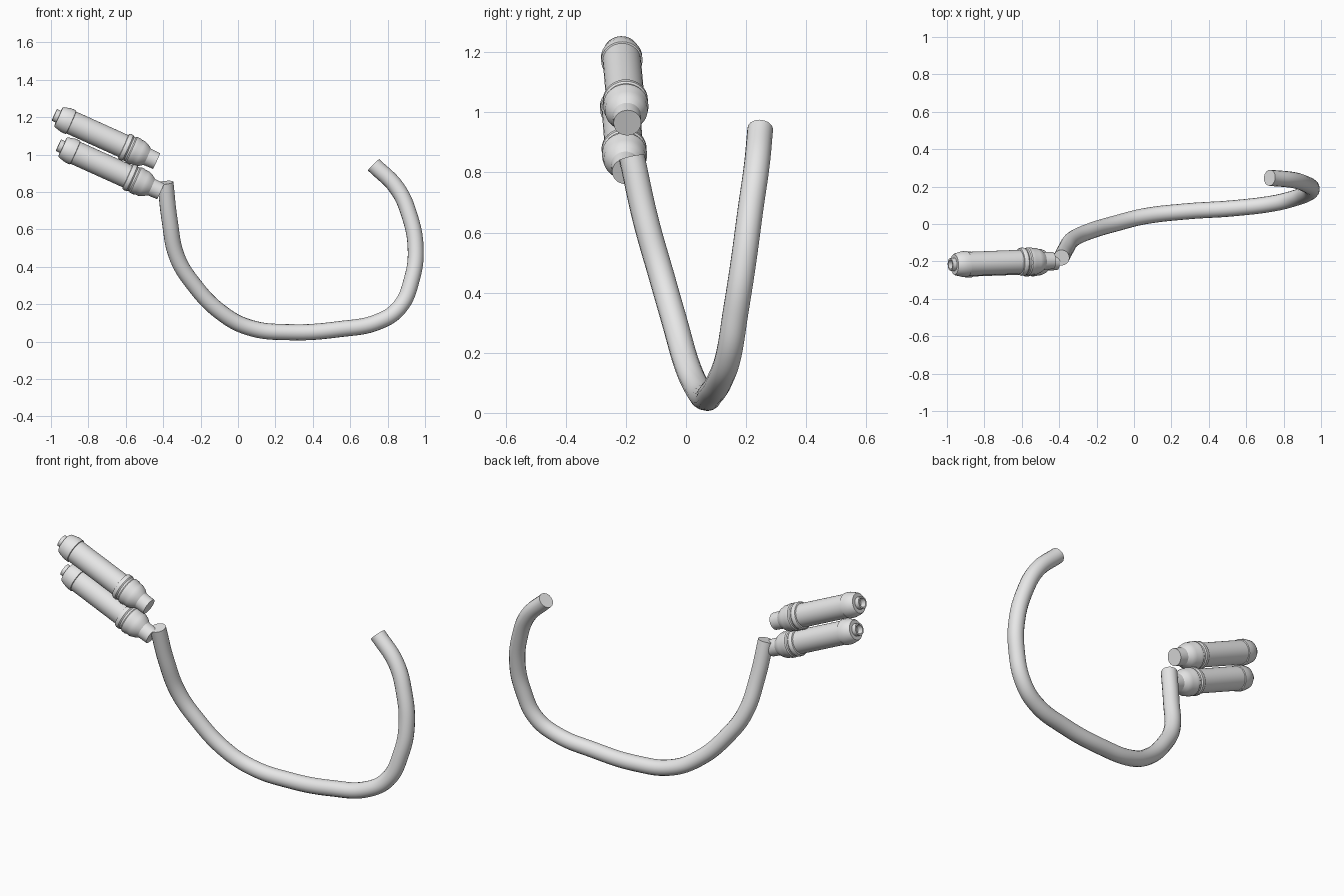
import bpy, bmesh, math
from mathutils import Vector

if "Cube" in bpy.data.objects:
    bpy.data.objects.remove(bpy.data.objects["Cube"])

grey = bpy.data.materials.new("light grey")
grey.use_nodes = True
grey.diffuse_color = (0.8, 0.8, 0.8, 1)
grey.node_tree.nodes["Principled BSDF"].inputs["Base Color"].default_value = (0.8, 0.8, 0.8, 1)


def finish(obj, angle):
    bpy.ops.object.select_all(action="DESELECT")
    obj.select_set(True)
    bpy.context.view_layer.objects.active = obj
    bpy.ops.object.shade_smooth_by_angle(angle=math.radians(angle))


def lathe(name, profile, start, end, sides=32):
    """Spin (radius, distance) pairs about the line from start to end."""
    start, end = Vector(start), Vector(end)
    turn = (end - start).to_track_quat("Z", "Y")
    bm = bmesh.new()
    rings = []
    for r, s in profile:
        rings.append([bm.verts.new((r * math.cos(a), r * math.sin(a), s))
                      for a in (math.tau * i / sides for i in range(sides))])
    for low, high in zip(rings, rings[1:]):
        for i in range(sides):
            j = (i + 1) % sides
            bm.faces.new((low[i], low[j], high[j], high[i]))
    bm.faces.new(rings[0][::-1])
    bm.faces.new(rings[-1])
    bmesh.ops.recalc_face_normals(bm, faces=bm.faces)
    mesh = bpy.data.meshes.new(name)
    bm.to_mesh(mesh)
    bm.free()
    mesh.materials.append(grey)
    obj = bpy.data.objects.new(name, mesh)
    obj.location = start
    obj.rotation_mode = "QUATERNION"
    obj.rotation_quaternion = turn
    bpy.context.collection.objects.link(obj)
    finish(obj, 28)


# Plug profile: hollow nozzle, rounded cap, barrel, grip ridges, tapered neck
plug = [(.025, .03), (.025, 0), (.034, 0), (.034, .024), (.054, .024),
        (.059, .03), (.069, .07), (.069, .097), (.064, .099), (.064, .405),
        (.071, .407), (.075, .415), (.075, .43), (.07, .437), (.07, .447),
        (.075, .453), (.075, .472), (.071, .482), (.071, .502), (.062, .525),
        (.048, .545), (.046, .6)]
lathe("upper_plug", plug, (-.982, -.217, 1.212), (-.435, -.195, .965))
lathe("lower_plug", plug, (-.96, -.22, 1.05), (-.413, -.2, .803))

# Cable: round tube swept along a smooth path
path = [(-.388, -.18, .85), (-.365, -.135, .645), (-.325, -.08, .45),
        (-.24, -.04, .31), (-.09, .005, .155), (.06, .042, .075),
        (.275, .067, .05), (.54, .085, .066), (.755, .112, .108),
        (.865, .14, .185), (.93, .165, .335), (.95, .19, .495),
        (.915, .215, .68), (.85, .235, .82), (.725, .247, .945)]
curve = bpy.data.curves.new("cable", "CURVE")
curve.dimensions = "3D"
curve.bevel_depth = .043
curve.bevel_resolution = 6
curve.resolution_u = 8
curve.use_fill_caps = True
spline = curve.splines.new("BEZIER")
spline.bezier_points.add(len(path) - 1)
for point, co in zip(spline.bezier_points, path):
    point.co = co
    point.handle_left_type = point.handle_right_type = "AUTO"
curve.materials.append(grey)
cable = bpy.data.objects.new("cable", curve)
bpy.context.collection.objects.link(cable)
bpy.ops.object.select_all(action="DESELECT")
cable.select_set(True)
bpy.context.view_layer.objects.active = cable
bpy.ops.object.convert(target="MESH")
finish(bpy.context.object, 40)
